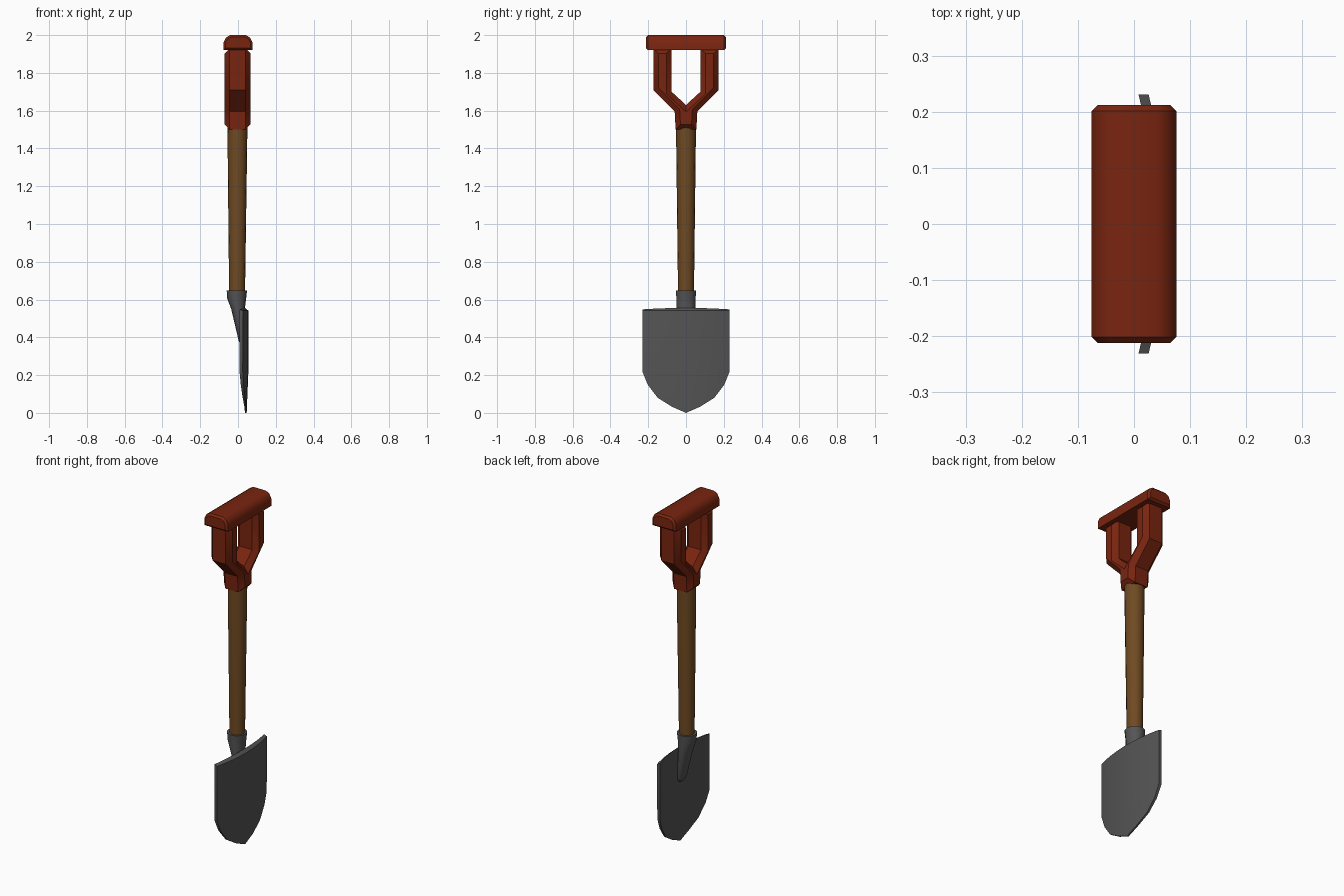
import bpy, bmesh, math

if "Cube" in bpy.data.objects:
    bpy.data.objects.remove(bpy.data.objects["Cube"])


def material(name, rgb):
    m = bpy.data.materials.new(name)
    m.diffuse_color = (*rgb, 1)
    m.use_nodes = True
    m.node_tree.nodes["Principled BSDF"].inputs["Base Color"].default_value = m.diffuse_color
    return m


red = material("red paint", (0.19, 0.018, 0.005))
wood = material("brown wood", (0.16, 0.068, 0.016))
steel = material("grey steel", (0.09, 0.09, 0.09))


def finish(bm, name, mat, angle):
    bmesh.ops.recalc_face_normals(bm, faces=bm.faces)
    me = bpy.data.meshes.new(name)
    bm.to_mesh(me)
    bm.free()
    me.materials.append(mat)
    ob = bpy.data.objects.new(name, me)
    bpy.context.collection.objects.link(ob)
    bpy.ops.object.select_all(action='DESELECT')
    ob.select_set(True)
    bpy.context.view_layer.objects.active = ob
    bpy.ops.object.shade_smooth_by_angle(angle=math.radians(angle))
    return ob


def extruded(name, pts, axis, lo, hi, bevel, mat, angle):
    """Profile pts extruded along axis (0 = x, 1 = y), with chamfered end rims."""
    bm = bmesh.new()

    def ring(d):
        return [bm.verts.new((d, a, z) if axis == 0 else (a, d, z)) for a, z in pts]
    r0, r1 = ring(lo), ring(hi)
    caps = [bm.faces.new(r0), bm.faces.new(r1)]
    n = len(pts)
    for i in range(n):
        j = (i + 1) % n
        bm.faces.new((r0[i], r0[j], r1[j], r1[i]))
    bmesh.ops.recalc_face_normals(bm, faces=bm.faces)
    rims = list({e for f in caps for e in f.edges})
    bmesh.ops.bevel(bm, geom=rims, offset=bevel, segments=1,
                    profile=0.5, affect='EDGES')
    return finish(bm, name, mat, angle)


def lofted(name, rings, n, mat, angle):
    """Elliptical rings (z, centre x, radius x, radius y) joined into a solid."""
    bm = bmesh.new()
    rows = [[bm.verts.new((cx + rx * math.cos(2 * math.pi * k / n),
                           ry * math.sin(2 * math.pi * k / n), z))
             for k in range(n)] for z, cx, rx, ry in rings]
    for a, b in zip(rows, rows[1:]):
        for k in range(n):
            j = (k + 1) % n
            bm.faces.new((a[k], a[j], b[j], b[k]))
    bm.faces.new(rows[0])
    bm.faces.new(rows[-1])
    return finish(bm, name, mat, angle)


# grip bar: flat underneath, rounded on top
half = [(0.076, 1.92), (0.076, 1.963), (0.064, 1.987), (0.042, 2.0)]
extruded("grip_bar", half + [(-x, z) for x, z in reversed(half)],
         1, -0.212, 0.212, 0.011, red, 35)

# forked yoke below the grip
side = [(0.055, 1.5), (0.06, 1.595), (0.173, 1.71), (0.173, 1.93),
        (0.076, 1.93), (0.076, 1.70)]
yoke = side + [(0, 1.63)] + [(-y, z) for y, z in reversed(side)]
extruded("yoke", yoke, 0, -0.071, 0.066, 0.027, red, 35)

# tapered wooden shaft
lofted("shaft", [(0.62, -0.005, 0.042, 0.042), (1.52, -0.003, 0.053, 0.053)],
       16, wood, 40)

# steel socket tapering into the back of the blade
lofted("socket", [(0.648, -0.006, 0.054, 0.055), (0.605, -0.007, 0.050, 0.052),
                  (0.55, 0.0, 0.036, 0.05), (0.38, 0.027, 0.023, 0.032),
                  (0.36, 0.032, 0.016, 0.025), (0.35, 0.038, 0.008, 0.014)],
       14, steel, 40)

# curved blade: columns across y, three heights per column, two skins
cols = [(0, 0.0), (0.075, 0.033), (0.15, 0.08), (0.203, 0.15), (0.231, 0.22)]
cols = [(-y, z) for y, z in reversed(cols[1:])] + cols
bm = bmesh.new()
skins = []
for front in (False, True):
    grid = []
    for y, zb in cols:
        u = (y / 0.231) ** 2
        x = 0.037 - 0.029 * u
        zt = 0.541 if front else 0.556 - 0.008 * u
        grid.append([bm.verts.new((x + (t if front else 0), y, z))
                     for z, t in ((zb, 0.009 + 0.008 * u), (0.22, 0.018), (zt, 0.018))])
    skins.append(grid)
    for a, b in zip(grid, grid[1:]):
        for r in range(2):
            bm.faces.new((a[r], b[r], b[r + 1], a[r + 1]))
boundary = [e for e in bm.edges if len(e.link_faces) == 1]
b, f = skins
for i in range(len(cols) - 1):
    for r in (0, 2):
        bm.faces.new((b[i][r], b[i + 1][r], f[i + 1][r], f[i][r]))
for i in (0, -1):
    for r in (0, 1):
        bm.faces.new((b[i][r], b[i][r + 1], f[i][r + 1], f[i][r]))
bmesh.ops.remove_doubles(bm, verts=bm.verts, dist=0.003)
finish(bm, "blade", steel, 35)
